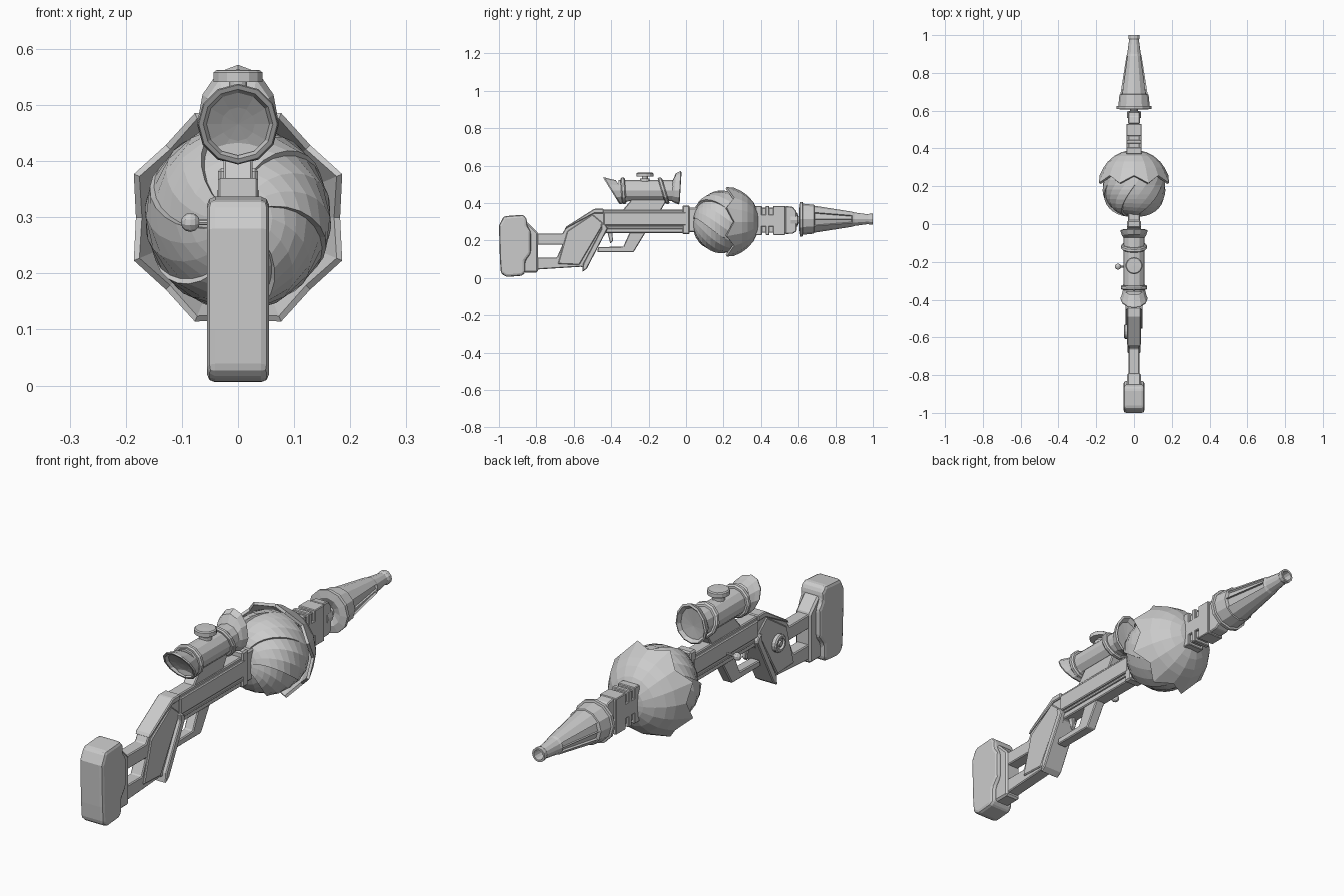
import bpy, bmesh
from math import sin, cos, pi, radians
from mathutils import Matrix

if "Cube" in bpy.data.objects:
    bpy.data.objects.remove(bpy.data.objects["Cube"])


def finish(name, bm):
    bmesh.ops.remove_doubles(bm, verts=bm.verts, dist=1e-5)
    bmesh.ops.recalc_face_normals(bm, faces=bm.faces)
    me = bpy.data.meshes.new(name)
    bm.to_mesh(me)
    bm.free()
    ob = bpy.data.objects.new(name, me)
    bpy.context.collection.objects.link(ob)
    return ob


def bevel(ob, width, segments=1):
    m = ob.modifiers.new("Bevel", "BEVEL")
    m.width, m.segments = width, segments
    return ob


def prism(name, pts, half, bev=0.004, segments=1):
    """Side outline in (y, z), extruded evenly to both sides of x = 0."""
    bm = bmesh.new()
    f = bm.faces.new([bm.verts.new((-half, y, z)) for y, z in pts])
    ext = bmesh.ops.extrude_face_region(bm, geom=[f])
    for v in ext["geom"]:
        if isinstance(v, bmesh.types.BMVert):
            v.co.x = half
    ob = finish(name, bm)
    return bevel(ob, bev, segments) if bev else ob


def box(name, y0, y1, z0, z1, half, bev=0.004):
    return prism(name, [(y0, z0), (y0, z1), (y1, z1), (y1, z0)], half, bev)


def bridge(bm, rings, closed=False):
    vs = [[bm.verts.new(p) for p in r] for r in rings]
    pairs = list(zip(vs, vs[1:])) + ([(vs[-1], vs[0])] if closed else [])
    for a, b in pairs:
        for i in range(len(a)):
            j = (i + 1) % len(a)
            bm.faces.new((a[i], a[j], b[j], b[i]))
    return vs


def lathe(name, prof, n=12, loc=(0, 0, 0), rot=None, shear=0, stretch=1, closed=False, slots=None):
    """Turn a (y, r) profile about the y axis; shear slants it, stretch lifts its top."""
    rings = []
    for y, r in prof:
        ring = []
        for i in range(n):
            a = 2 * pi * i / n
            z = r * cos(a)
            z *= stretch if z > 0 and r > 0.055 else 1
            ring.append((r * sin(a), y + shear * z, z))
        rings.append(ring)
    bm = bmesh.new()
    bridge(bm, rings, closed)
    bmesh.ops.remove_doubles(bm, verts=bm.verts, dist=1e-5)
    bmesh.ops.recalc_face_normals(bm, faces=bm.faces)
    if slots:
        picked = []
        for f in bm.faces:
            c = f.calc_center_median()
            if slots(c) and f.normal.dot((c.x, 0, c.z)) > 0:
                picked.append(f)
        bmesh.ops.inset_individual(bm, faces=picked, thickness=0.004, depth=-0.008)
    if rot:
        bmesh.ops.transform(bm, matrix=rot, verts=bm.verts)
    bmesh.ops.translate(bm, vec=loc, verts=bm.verts)
    return finish(name, bm)


UP = Matrix.Rotation(pi / 2, 4, "X")
LEFT = Matrix.Rotation(pi / 2, 4, "Z")

# Butt pad and its mount
prism("butt_pad", [(-1, .28), (-.975, .33), (-.87, .338), (-.85, .315), (-.85, .28), (-.83, .25),
      (-.83, .13), (-.86, .09), (-.86, .025), (-.88, .012), (-.96, .005), (-.99, .025), (-.995, .1)],
      .055, .014, 2)
prism("butt_mount", [(-.87, .3), (-.85, .3), (-.79, .24), (-.79, .03), (-.87, .03)], .036, .008)

# Stock, grip and receiver in one outline
prism("stock_receiver", [(-.8, .238), (-.66, .238), (-.645, .265), (-.49, .365), (0, .365), (0, .24),
      (-.43, .24), (-.54, .05), (-.56, .06), (-.8, .045), (-.8, .11), (-.69, .11), (-.66, .178),
      (-.8, .178)], .028)
box("receiver_upper", -.44, .0, .28, .352, .037)
box("receiver_lower_rail", -.42, .0, .262, .274, .034, .002)
prism("cheek_cover", [(-.65, .26), (-.64, .275), (-.49, .37), (-.44, .37), (-.44, .345),
                      (-.49, .345)], .036)
prism("grip_plate", [(-.685, .075), (-.57, .07), (-.44, .29), (-.5, .34), (-.635, .25)], .034)
prism("grip_rim", [(-.455, .29), (-.435, .29), (-.418, .265), (-.53, .05), (-.555, .032),
                   (-.55, .075), (-.452, .262)], .046)

# Trigger and guard
prism("trigger_guard", [(-.47, .165), (-.475, .138), (-.28, .138), (-.215, .245), (-.30, .245),
                        (-.335, .168)], .022)
prism("trigger", [(-.42, .245), (-.395, .245), (-.39, .2), (-.405, .185), (-.41, .205)], .008, .002)

# Round selector and bolt knob on the left side
lathe("selector_disk", [(.03, 0), (.03, .038), (.048, .038), (.053, .033), (.053, .024),
      (.044, .022), (.044, .012), (.052, .010), (.052, 0)], 16, (0, -.57, .205), LEFT)
lathe("bolt_stem", [(.03, 0), (.03, .005), (.075, .005), (.075, 0)], 8, (0, -.225, .291), LEFT)
lathe("bolt_knob", [(.085 - .017 * cos(pi * i / 6), .017 * sin(pi * i / 6)) for i in range(7)],
      10, (0, -.225, .291), LEFT)

# Scope base, tube, slanted eyepiece, hood and rings
prism("scope_base", [(-.34, .36), (-.29, .42), (-.1, .42), (-.135, .36)], .026)
SC = (0, 0, .466)
lathe("scope_tube", [(-.36, 0), (-.36, .056), (-.05, .056), (-.05, 0)], 12, SC)
lathe("eyepiece", [(-.34, .056), (-.37, .064), (-.393, .072), (-.40, .07), (-.40, .062),
                   (-.385, .056), (-.38, .03), (-.378, 0)], 12, SC, shear=-.62)
lathe("scope_hood", [(-.075, .054), (-.06, .064), (-.034, .073), (-.03, .066), (-.045, .056),
                     (-.05, 0)], 12, SC, shear=.06, stretch=1.45)
for i, (y, s) in enumerate([(-.335, -.06), (-.12, -.3)]):
    lathe(f"scope_ring_{i + 1}", [(y - .012, .053), (y - .012, .064), (y - .006, .070),
          (y + .006, .070), (y + .012, .064), (y + .012, .053)], 12, SC, shear=s, closed=True)
lathe("scope_dial", [(.51, 0), (.51, .026), (.53, .026), (.532, .016), (.541, .016), (.541, .045),
                     (.558, .045), (.562, .04), (.563, 0)], 14, (0, -.22, 0), UP)

# Collar behind the ball
box("rear_collar", -.02, .02, .235, .388, .036, .006)
box("rear_neck", 0, .08, .245, .375, .032, .006)

# Ball: six overlapping swirled blades, stepped where each meets the next
BC = (0, .205, .3)
BLADES, COLS, ROWS = 6, 4, 12
rings = []
for k in range(ROWS + 1):
    t = k / ROWS
    th = radians(4 + 104 * t)
    ring = []
    for b in range(BLADES):
        for c in range(COLS):
            u = c / (COLS - 1)
            ph = 2 * pi * (b + u) / BLADES + 1.3 * t
            if c == COLS - 1:
                ph -= .01
            r = .166 + .013 * u * sin(pi * min(1, t * 1.2))
            ring.append((r * sin(th) * sin(ph), -r * cos(th), r * sin(th) * cos(ph)))
    rings.append(ring)
bm = bmesh.new()
vs = bridge(bm, rings)
bm.faces.new(vs[0])
bm.faces.new(vs[-1])
ball = finish("swirled_ball", bm)
ball.location = BC

# Front shell with a zigzag, flared rim
rings = []
for th in (5, 20, 34, 48, 60):
    th = radians(th)
    rings.append([(.187 * sin(th) * sin(pi * i / 8), .187 * cos(th), .187 * sin(th) * cos(pi * i / 8))
                  for i in range(16)])
rim = [(.182, .052), (.201, .012)]
rings.append([(rim[i % 2][0] * sin(pi * i / 8), rim[i % 2][1], rim[i % 2][0] * cos(pi * i / 8))
              for i in range(16)])
bm = bmesh.new()
vs = bridge(bm, rings)
bm.faces.new(vs[0])
shell = finish("front_shell", bm)
shell.location = BC
m = shell.modifiers.new("Thickness", "SOLIDIFY")
m.thickness, m.offset = .012, -1

# Slotted barrel block
box("block_core", .36, .56, .242, .375, .03)
box("block_spine", .375, .53, .275, .34, .04, .003)
for i, (y0, y1) in enumerate([(.37, .405), (.425, .445), (.465, .53)]):
    box(f"block_rib_{i + 1}", y0, y1, .23, .385, .04, .003)
prism("block_nose", [(.53, .235), (.53, .385), (.57, .38), (.59, .355), (.59, .25), (.57, .237)], .031)
lathe("muzzle_neck", [(.56, 0), (.56, .036), (.595, .036), (.6, .02), (.64, .02), (.64, 0)],
      12, (0, 0, .31))

# Long muzzle cone with recessed slots and open tip
lathe("muzzle_cone", [(.63, 0), (.605, .06), (.61, .092), (.624, .092), (.626, .083), (.685, .077),
      (.687, .072), (.89, .04), (.9, .036), (.975, .026), (.985, .03), (1, .03), (1, .022),
      (.93, .018), (.93, 0)], 12, (0, 0, .314),
      slots=lambda c: .75 < c.y < .82 and abs(c.x) > .04 and abs(c.z) < .03)
